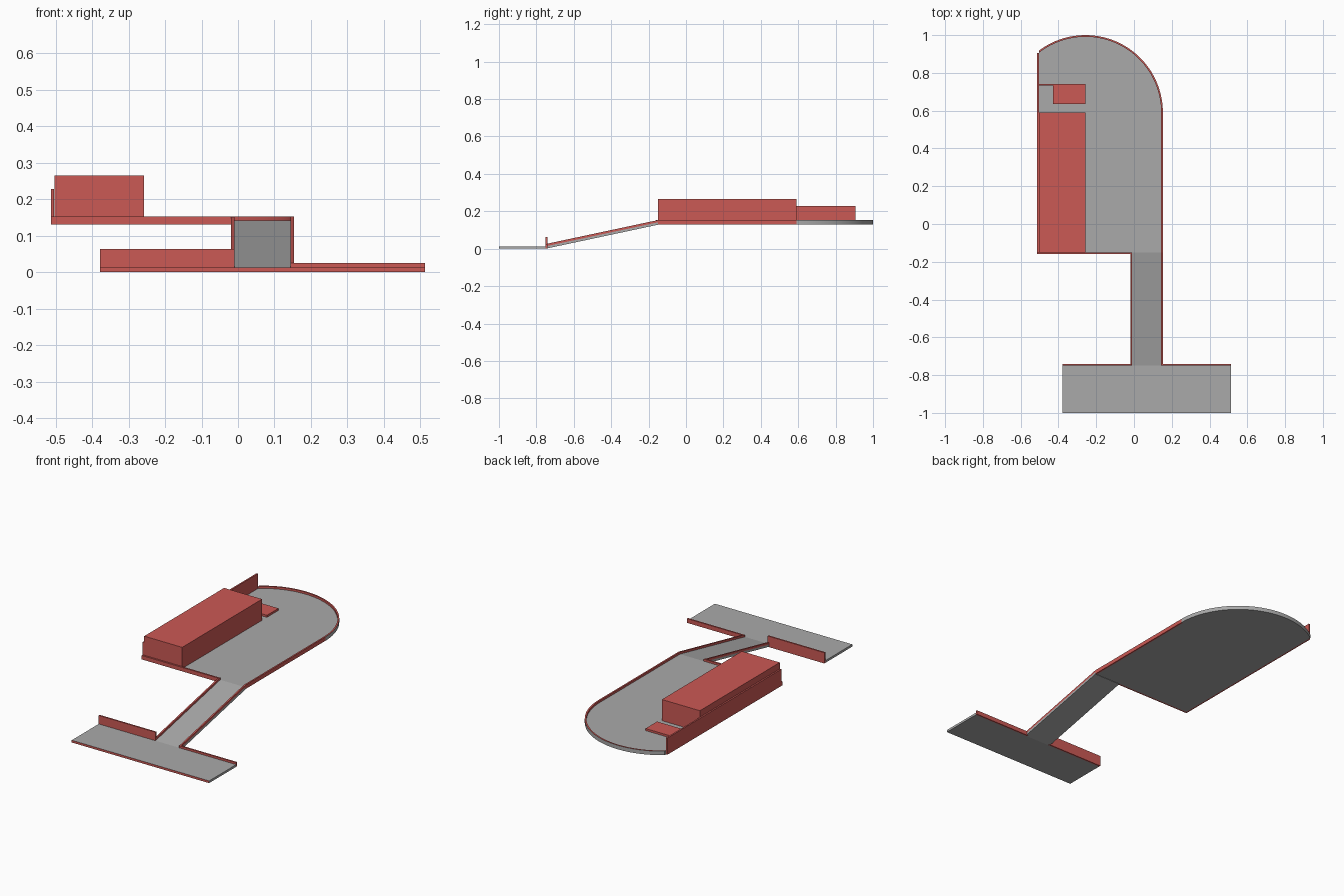
import bpy, bmesh, math

if "Cube" in bpy.data.objects:
    bpy.data.objects.remove(bpy.data.objects["Cube"])

red = bpy.data.materials.new("red_wall")
red.diffuse_color = (0.6, 0.1, 0.09, 1)
red.use_nodes = True
red.node_tree.nodes["Principled BSDF"].inputs["Base Color"].default_value = red.diffuse_color
grey = bpy.data.materials.new("grey_floor")
grey.diffuse_color = (0.4, 0.4, 0.4, 1)
grey.use_nodes = True
grey.node_tree.nodes["Principled BSDF"].inputs["Base Color"].default_value = grey.diffuse_color


def prism(name, pts, low, high, mats, paint=None):
    """Extrude a plan outline; low/high give z as a number or a function of y."""
    z = lambda f, y: f(y) if callable(f) else f
    bm = bmesh.new()
    bot = [bm.verts.new((x, y, z(low, y))) for x, y in pts]
    top = [bm.verts.new((x, y, z(high, y))) for x, y in pts]
    bm.faces.new(bot[::-1])
    bm.faces.new(top)
    n = len(pts)
    for i in range(n):
        j = (i + 1) % n
        bm.faces.new((bot[i], bot[j], top[j], top[i]))
    bmesh.ops.recalc_face_normals(bm, faces=bm.faces[:])
    bm.normal_update()
    if paint:
        for f in bm.faces:
            f.material_index = 1 if paint(f) else 0
    me = bpy.data.meshes.new(name)
    bm.to_mesh(me)
    bm.free()
    ob = bpy.data.objects.new(name, me)
    for m in mats:
        me.materials.append(m)
    bpy.context.collection.objects.link(ob)
    return ob


def rect(x0, x1, y0, y1):
    return [(x0, y0), (x1, y0), (x1, y1), (x0, y1)]


CX, CY, R, T = -0.257, 0.59, 0.41, 0.009
LEFT, RIGHT = -0.513, 0.153
FLOOR, RIM = 0.141, 0.153


def arc(r, x_end, n=36):
    end = math.acos((x_end - CX) / r)
    return [(CX + r * math.cos(end * i / n), CY + r * math.sin(end * i / n))
            for i in range(n + 1)]


inner = arc(R - T, LEFT + T)
outer = arc(R, LEFT + T)

# Upper platform, rounded at the back
prism("platform_floor", [(LEFT + T, -0.15), (RIGHT - T, -0.15)] + inner,
      0.13, FLOOR, [grey])

# Curved rim: grey outside, red on top and inside
rim = prism("curved_rim", outer + inner[::-1], 0.13, RIM, [red, grey],
            lambda f: f.normal.z < -0.5 or (abs(f.normal.z) < 0.5 and
            f.normal.x * (f.calc_center_median().x - CX)
            + f.normal.y * (f.calc_center_median().y - CY) > 0.2))
bpy.context.view_layer.objects.active = rim
rim.select_set(True)
bpy.ops.object.shade_smooth_by_angle(angle=math.radians(30))

# Straight platform edges
prism("right_rim", rect(RIGHT - T, RIGHT, -0.15, CY), 0.13, RIM, [red])
prism("front_rim", rect(LEFT, -0.01, -0.16, -0.15), 0.13, RIM, [red])
prism("left_wall", rect(LEFT, LEFT + T, -0.15, 0.905), 0.13, 0.228, [red])

# Long block and low L-shaped plate on the platform
prism("long_block", rect(-0.503, CX, -0.15, 0.59), FLOOR, 0.265, [red])
prism("low_plate", [(CX, 0.635), (CX, 0.742), (-0.504, 0.742), (-0.504, 0.733),
                    (-0.43, 0.733), (-0.43, 0.635)], FLOOR, RIM, [red])

# Lower floor with a red front edge
prism("lower_floor", rect(-0.378, 0.513, -1.0, -0.75), 0, 0.013, [grey, red],
      lambda f: f.normal.y < -0.5)
prism("lower_left_wall", rect(-0.378, -0.01, -0.75, -0.741), 0, 0.063, [red])
prism("lower_right_wall", rect(0.144, 0.513, -0.75, -0.741), 0, 0.025, [red])


# Ramp with raised side rims
def slope(z0):
    return lambda y: z0 + (y + 0.75) / 0.6 * 0.128


prism("ramp", rect(-0.019, RIGHT, -0.75, -0.15), slope(0.0), slope(0.013), [grey])
for side, x in (("left", -0.019), ("right", RIGHT - T)):
    prism("ramp_rim_" + side, rect(x, x + T, -0.75, -0.15),
          slope(0.013), slope(0.025), [red])
